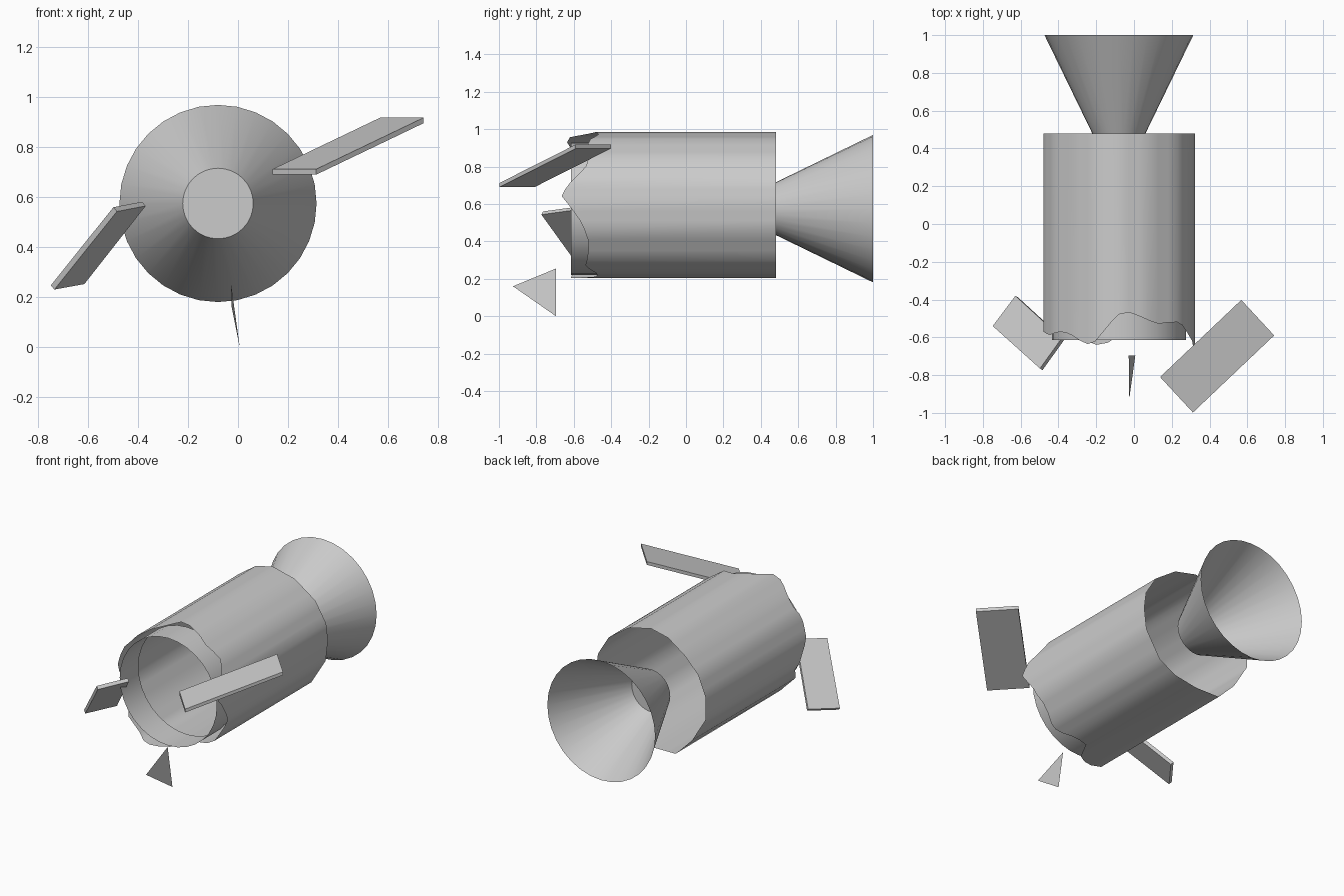
import bpy
from math import sin, cos, atan2, degrees, tau
from mathutils import Vector

if "Cube" in bpy.data.objects:
    bpy.data.objects.remove(bpy.data.objects["Cube"])

CX, CZ = -0.08, 0.575      # axis shared by the round parts
SEG = 32


def make(name, verts, faces, smooth=False):
    mesh = bpy.data.meshes.new(name)
    mesh.from_pydata([tuple(v) for v in verts], [], faces)
    mesh.update()
    obj = bpy.data.objects.new(name, mesh)
    bpy.context.collection.objects.link(obj)
    for p in mesh.polygons:
        p.use_smooth = smooth
    return obj


def shell(name, front, back, cap=False):
    """Smooth open tube between two closed rings; cap closes the front flat."""
    n = len(front)
    faces = [(i, n + i, n + (i + 1) % n, (i + 1) % n) for i in range(n)]
    if cap:
        faces.append(tuple(range(n)))
    obj = make(name, front + back, faces, True)
    if cap:
        bpy.context.view_layer.objects.active = obj
        obj.select_set(True)
        bpy.ops.object.shade_smooth_by_angle(angle=0.6)
        obj.select_set(False)
    return obj


def circle(r, y):
    return [(CX + r * cos(tau * i / SEG), y, CZ + r * sin(tau * i / SEG)) for i in range(SEG)]


def plate(name, corners, offset):
    top = [Vector(c) for c in corners]
    verts = top + [v + Vector(offset) for v in top]
    faces = [(0, 1, 2, 3), (7, 6, 5, 4)]
    faces += [(i, i + 4, (i + 1) % 4 + 4, (i + 1) % 4) for i in range(4)]
    return make(name, verts, faces)


# torn front rim of the hull: (angle, y)
RIM = [(0, -.625), (8, -.67), (19, -.61), (30, -.54), (41, -.515), (58, -.53),
       (70, -.5), (80, -.465), (91, -.48), (103, -.575), (112, -.645),
       (123, -.62), (134, -.58), (146, -.57), (162, -.59), (180, -.56),
       (200, -.48), (220, -.60), (240, -.6), (253, -.64), (268, -.62),
       (278, -.48), (292, -.47), (305, -.54), (324, -.52), (334, -.525),
       (346, -.555), (360, -.625)]


def rim(deg):
    for (a, ya), (b, yb) in zip(RIM, RIM[1:]):
        if a <= deg <= b:
            return ya + (yb - ya) * (deg - a) / (b - a)
    return RIM[0][1]


# slightly dented hull cross-section (relative to the axis)
SECTION = [(.402, .03), (.388, .14), (.31, .268), (.16, .372), (0, .41), (-.125, .382),
           (-.245, .298), (-.345, .195), (-.40, .06), (-.40, -.085), (-.30, -.25),
           (-.18, -.37), (0, -.372), (.16, -.345), (.28, -.28), (.385, -.11)]
front, back = [], []
STEPS = 3
for i, p in enumerate(SECTION):
    q = SECTION[(i + 1) % len(SECTION)]
    for k in range(STEPS):
        x, z = Vector(p).lerp(Vector(q), k / STEPS)
        deg = degrees(atan2(z - .018, x)) % 360
        front.append((CX + x, rim(deg), CZ + z))
        back.append((CX + x, .48, CZ + z))

# hull, inner liner and engine bell
shell("hull", front, back)
shell("inner_liner", circle(.355, -.615), circle(.355, -.42))
shell("engine_bell", circle(.141, .48), circle(.394, 1.0), cap=True)

# loose debris
plate("debris_panel_right",
      [(.138, -.81, .712), (.312, -.998, .712), (.742, -.59, .918), (.568, -.402, .918)],
      (0, 0, -.022))
plate("debris_panel_left",
      [(-.748, -.54, .248), (-.498, -.765, .56), (-.383, -.605, .582), (-.628, -.38, .27)],
      (.014, -.008, -.017))
make("debris_shard",
     [(-.028, -.695, .255), (-.025, -.925, .16), (.007, -.695, 0)], [(0, 1, 2)])
